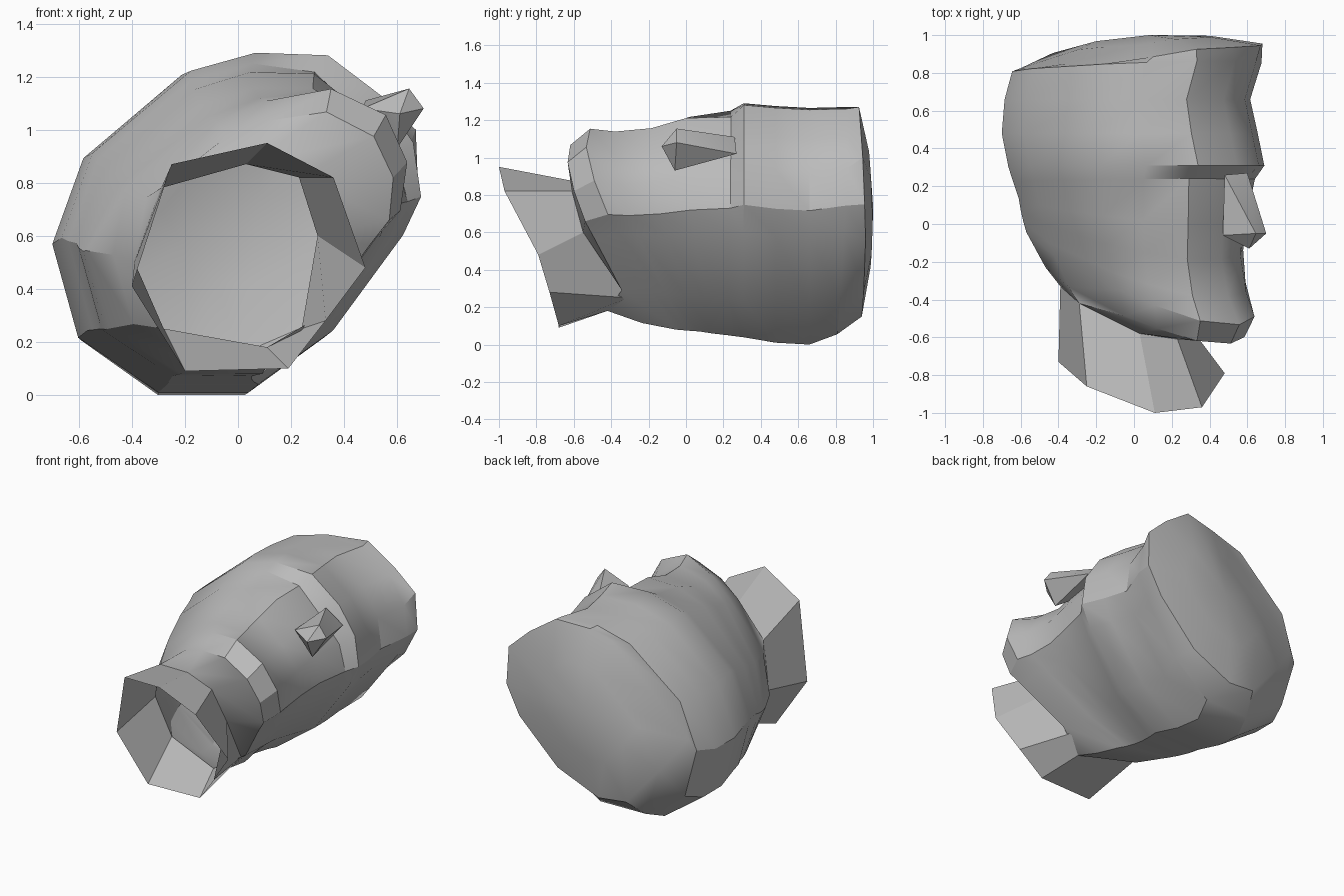
import bpy, bmesh, math
from mathutils import Vector

cube = bpy.data.objects.get("Cube")
if cube:
    bpy.data.objects.remove(cube, do_unlink=True)

clay = bpy.data.materials.new("clay grey")
clay.use_nodes = True
GREY = (0.5, 0.5, 0.5, 1.0)
clay.diffuse_color = GREY
clay.node_tree.nodes["Principled BSDF"].inputs["Base Color"].default_value = GREY

# Skull cross-section (x, z): round at the back, pointing up and to +x at the face
SECTION = [(-0.70, 0.57), (-0.60, 0.21), (-0.29, 0.00), (0.06, 0.00), (0.35, 0.21),
           (0.62, 0.58), (0.69, 0.73), (0.66, 0.94), (0.54, 1.12), (0.33, 1.28),
           (0.05, 1.29), (-0.20, 1.22), (-0.58, 0.90)]
X0, X1, Z0, Z1 = -0.70, 0.69, 0.0, 1.29
FACE_DIR = (0.6, 0.8)
FACE_WEIGHT = {7: 0.5, 8: 1.0, 9: 0.5}          # points moved by the face inset
SIDE_WEIGHT = {4: -0.8, 5: -1.0, 6: -0.5,       # points moved by the cheek slimming
               10: 0.5, 11: 1.0, 12: 0.8}


def ring(y_face, y_back, xa, xb, za, zb, inset=0.0, slim=0.0):
    """Fit the section to the given extents and tilt it from back to face."""
    fx, fz = FACE_DIR
    points = []
    for i, (x, z) in enumerate(SECTION):
        back = inset * FACE_WEIGHT.get(i, 0)
        side = slim * SIDE_WEIGHT.get(i, 0)
        px = xa + (x - X0) / (X1 - X0) * (xb - xa) - back * fx + side * fz
        pz = za + (z - Z0) / (Z1 - Z0) * (zb - za) - back * fz - side * fx
        t = (px * fx + pz * fz + 0.18) / 1.33
        points.append(Vector((px, y_back + t * (y_face - y_back), pz)))
    return points


def finish(name, bm, angle):
    bmesh.ops.recalc_face_normals(bm, faces=bm.faces)
    mesh = bpy.data.meshes.new(name)
    bm.to_mesh(mesh)
    bm.free()
    mesh.materials.append(clay)
    obj = bpy.data.objects.new(name, mesh)
    bpy.context.collection.objects.link(obj)
    bpy.ops.object.select_all(action='DESELECT')
    obj.select_set(True)
    bpy.context.view_layer.objects.active = obj
    bpy.ops.object.shade_smooth_by_angle(angle=math.radians(angle))


def loft(name, rings, pole=None, angle=30):
    """Skin a stack of rings, welding repeated points; a pole closes the first."""
    bm = bmesh.new()
    loops = [[bm.verts.new(p) for p in r] for r in rings]
    n = len(loops[0])
    for a, b in zip(loops, loops[1:]):
        for i in range(n):
            j = (i + 1) % n
            bm.faces.new((a[i], a[j], b[j], b[i]))
    if pole:
        tip = bm.verts.new(pole)
        for i in range(n):
            bm.faces.new((tip, loops[0][i], loops[0][(i + 1) % n]))
    bmesh.ops.remove_doubles(bm, verts=bm.verts, dist=0.0005)
    finish(name, bm, angle)


# Crown: slanted flat rim with a slight dome inside it
crown_rim = [Vector(p) for p in [
    (-0.60, 0.825, 0.66), (-0.43, 0.905, 0.43), (-0.20, 0.93, 0.17), (0.00, 0.94, 0.15),
    (0.30, 0.95, 0.28), (0.58, 0.96, 0.56), (0.68, 0.955, 0.75), (0.67, 0.945, 1.00),
    (0.52, 0.935, 1.14), (0.33, 0.925, 1.27), (0.10, 0.885, 1.25), (-0.04, 0.865, 1.20),
    (-0.35, 0.85, 0.92)]]
crown_tip = Vector((0.08, 1.0, 0.74))
crown_dome = [p.lerp(crown_tip, 0.45) + Vector((0, 0.02, 0)) for p in crown_rim]

# Head, from the crown down to the underside of the jaw
head_rings = [
    (0.86, 0.795, -0.645, 0.675, 0.055, 1.27),
    (0.66, 0.66, -0.685, 0.615, 0.00, 1.265),                  # forehead dip
    (0.48, 0.48, -0.70, 0.655, 0.01, 1.275),
    (0.31, 0.30, -0.665, 0.69, 0.04, 1.29),                    # brow
    (0.24, 0.22, -0.64, 0.64, 0.05, 1.25, 0.06),               # eye sockets
    (0.00, 0.17, -0.61, 0.60, 0.06, 1.22, 0.0, 0.01),          # cheeks
    (-0.20, 0.14, -0.60, 0.59, 0.07, 1.165, 0.0, 0.03),
    (-0.40, 0.11, -0.585, 0.61, 0.075, 1.135, -0.03, 0.05),    # mouth
    (-0.52, 0.08, -0.57, 0.64, 0.08, 1.13, -0.08, 0.07),       # chin and jaw line
    (-0.66, -0.09, -0.47, 0.59, 0.115, 1.05, -0.06, 0.05),     # under the jaw
]

# Throat outline, shared by the underside of the head and the neck
throat = [(-0.29, -0.42, 0.78), (0.03, -0.58, 0.87), (0.23, -0.61, 0.82), (0.30, -0.55, 0.60),
          (0.24, -0.31, 0.25), (0.11, -0.42, 0.18), (-0.28, -0.31, 0.25), (-0.39, -0.33, 0.50)]
throat_match = [7, 6, 6, 5, 4, 3, 3, 2, 2, 1, 1, 0, 0]
loft("head", [crown_dome, crown_rim] + [ring(*r) for r in head_rings]
     + [[throat[m] for m in throat_match]], pole=crown_tip)

# Open neck, flaring from the throat to the slanted cut rim
rim = [(-0.25, -0.86, 0.87), (0.11, -1.00, 0.95), (0.36, -0.97, 0.82), (0.48, -0.79, 0.48),
       (0.33, -0.73, 0.28), (0.19, -0.68, 0.10), (-0.20, -0.68, 0.09), (-0.40, -0.73, 0.41)]
loft("neck", [throat, rim])

# Wedge nose: root, wings, blunt tip and underside
bm = bmesh.new()
for p in [(0.48, 0.26, 1.11), (0.60, 0.27, 1.02), (0.47, -0.06, 1.08), (0.60, -0.06, 0.93),
          (0.645, -0.05, 1.155), (0.70, -0.05, 1.08), (0.61, -0.13, 1.06), (0.48, 0.0, 1.0)]:
    bm.verts.new(p)
bmesh.ops.convex_hull(bm, input=bm.verts)
finish("nose", bm, 20)
